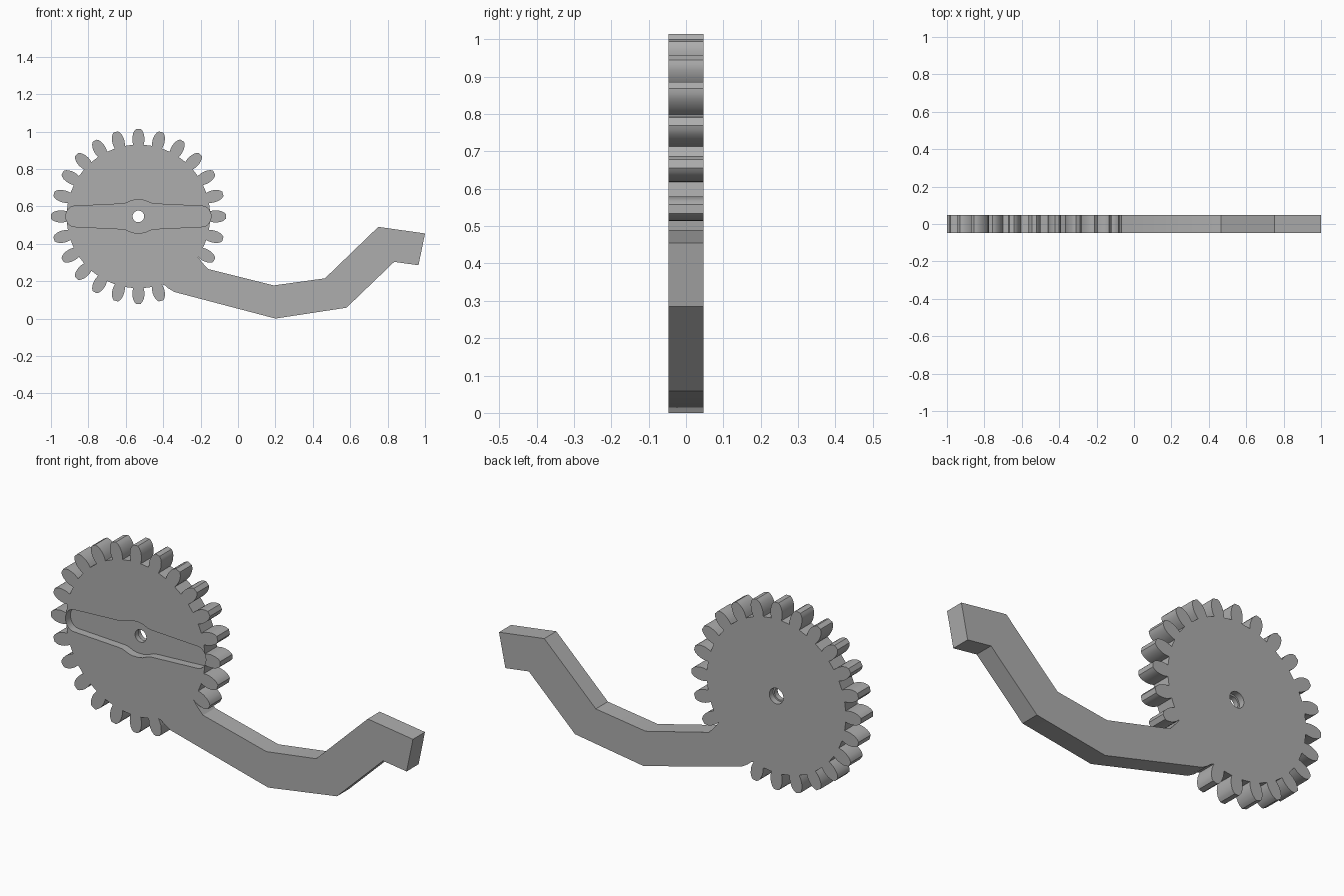
import bpy, bmesh
from math import sin, cos, pi, radians
from mathutils import Vector

cube = bpy.data.objects.get("Cube")
if cube:
    bpy.data.objects.remove(cube, do_unlink=True)

CX, CZ = -0.5325, 0.546      # gear centre
HALF = 0.0475                # half thickness
TEETH = 24

grey = bpy.data.materials.new("plain grey")
grey.use_nodes = True
grey.diffuse_color = (0.42, 0.42, 0.42, 1)
grey.node_tree.nodes["Principled BSDF"].inputs["Base Color"].default_value = (0.42, 0.42, 0.42, 1)


def slab(name, outline, y0, y1):
    """Extrude an x-z outline from y0 to y1."""
    bm = bmesh.new()
    face = bm.faces.new([bm.verts.new((x, y0, z)) for x, z in outline])
    moved = bmesh.ops.extrude_face_region(bm, geom=[face])["geom"]
    bmesh.ops.translate(bm, vec=Vector((0, y1 - y0, 0)),
                        verts=[g for g in moved if isinstance(g, bmesh.types.BMVert)])
    bmesh.ops.recalc_face_normals(bm, faces=bm.faces)
    mesh = bpy.data.meshes.new(name)
    bm.to_mesh(mesh)
    bm.free()
    mesh.materials.append(grey)
    obj = bpy.data.objects.new(name, mesh)
    bpy.context.collection.objects.link(obj)
    return obj


def circle(radius, sides=32):
    return [(CX + radius * cos(2 * pi * i / sides), CZ + radius * sin(2 * pi * i / sides))
            for i in range(sides)]


# Tooth flank: distance from the gear centre, half width
flank = [(0.383, 0.028), (0.40, 0.0315), (0.415, 0.0325), (0.43, 0.031),
         (0.445, 0.0275), (0.458, 0.021), (0.4675, 0.012)]
tooth = [(r, -w) for r, w in flank] + [(r, w) for r, w in reversed(flank)]

# Gear teeth, leaving out the two that merge into the arm
outline = []
for k in range(-2, TEETH - 4):
    a = radians(k * 360 / TEETH)
    outline += [(CX + r * cos(a) - w * sin(a), CZ + r * sin(a) + w * cos(a)) for r, w in tooth]

# Bent arm closes the outline
outline += [(-0.392, 0.178), (-0.372, 0.161), (-0.34, 0.142), (0.2, 0.0), (0.58, 0.058),
            (0.835, 0.303), (0.965, 0.285), (1.0, 0.455), (0.75, 0.49), (0.465, 0.215),
            (0.19, 0.177), (-0.16, 0.265), (-0.192, 0.3)]
body = slab("gear_with_arm", outline, -HALF, HALF)

# Servo horn recess: one quarter mirrored to four
quarter = [(0.341 + 0.047 * cos(t * pi / 16), 0.055 * sin(t * pi / 16)) for t in range(9)]
quarter += [(0.09, 0.067), (0.07, 0.07), (0.04, 0.083), (0.02, 0.088)]
upper = quarter + [(-x, z) for x, z in reversed(quarter)]
lower = [(x, -z) for x, z in reversed(upper[1:-1])]
horn = [(CX + x, CZ + z) for x, z in upper + lower]

cutters = [slab("horn_recess_cutter", horn, -0.1, -HALF + 0.04),
           slab("axle_hole_cutter", circle(0.031), -0.12, 0.12),
           slab("back_counterbore_cutter", circle(0.039), HALF - 0.03, 0.1)]
for cutter in cutters:
    cutter.hide_render = True
    mod = body.modifiers.new(cutter.name, "BOOLEAN")
    mod.operation = "DIFFERENCE"
    mod.solver = "EXACT"
    mod.object = cutter

# Bake the cuts and drop the cutters
bpy.context.view_layer.update()
cut = bpy.data.meshes.new_from_object(body.evaluated_get(bpy.context.evaluated_depsgraph_get()))
body.modifiers.clear()
body.data = cut
cut.name = "gear_with_arm"
for cutter in cutters:
    bpy.data.objects.remove(cutter, do_unlink=True)

bpy.ops.object.select_all(action="DESELECT")
body.select_set(True)
bpy.context.view_layer.objects.active = body
bpy.ops.object.shade_smooth_by_angle(angle=radians(28))
